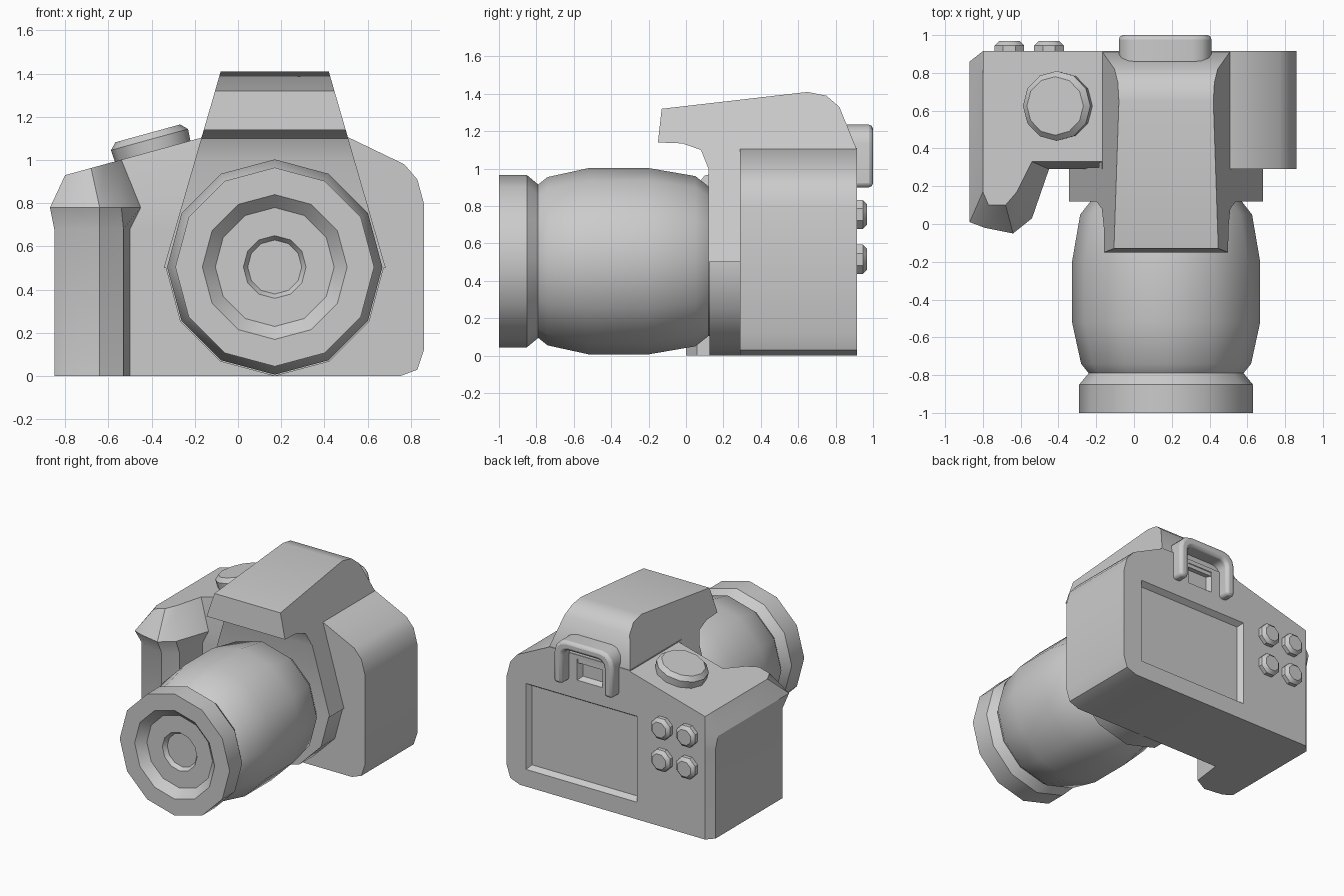
import bpy, bmesh, math
from mathutils import Matrix, Vector

cube = bpy.data.objects.get("Cube")
if cube:
    bpy.data.objects.remove(cube, do_unlink=True)

grey = bpy.data.materials.new("plain_grey")
grey.use_nodes = True
GREY = (0.6, 0.6, 0.6, 1)
grey.diffuse_color = GREY
grey.node_tree.nodes["Principled BSDF"].inputs["Base Color"].default_value = GREY

BACK, FRONT = 0.915, 0.29
AXIS_X, AXIS_Z = 0.17, 0.505


def finish(name, bm, smooth=35):
    bmesh.ops.recalc_face_normals(bm, faces=bm.faces)
    mesh = bpy.data.meshes.new(name)
    bm.to_mesh(mesh)
    bm.free()
    mesh.materials.append(grey)
    obj = bpy.data.objects.new(name, mesh)
    bpy.context.collection.objects.link(obj)
    if smooth:
        bpy.ops.object.select_all(action="DESELECT")
        obj.select_set(True)
        bpy.context.view_layer.objects.active = obj
        bpy.ops.object.shade_smooth_by_angle(angle=math.radians(smooth))
    return obj


def loft(name, rings, smooth=35):
    """Skin a stack of equal-length point rings and cap both ends."""
    bm = bmesh.new()
    loops = [[bm.verts.new(p) for p in ring] for ring in rings]
    n = len(loops[0])
    for a, b in zip(loops, loops[1:]):
        for i in range(n):
            j = (i + 1) % n
            bm.faces.new((a[i], a[j], b[j], b[i]))
    bm.faces.new(loops[0])
    bm.faces.new(loops[-1])
    return finish(name, bm, smooth)


def lathe(name, profile, sides, matrix, smooth=35):
    """Turn (radius, height) pairs round the local z axis."""
    rings = []
    for r, h in profile:
        angles = [2 * math.pi * i / sides for i in range(sides)]
        rings.append([matrix @ Vector((r * math.cos(a), r * math.sin(a), h)) for a in angles])
    return loft(name, rings, smooth)


def prism_y(name, points, y0, y1):
    return loft(name, [[(x, y, z) for x, z in points] for y in (y0, y1)])


def recess(name, x0, x1, z0, z1, inset, depth, targets):
    """Cut a sloping rectangular pocket into the back."""
    rings = []
    for y, d in ((BACK + depth, -inset), (BACK - depth, inset)):
        rings.append([(x0 + d, y, z0 + d), (x1 - d, y, z0 + d),
                      (x1 - d, y, z1 - d), (x0 + d, y, z1 - d)])
    cutter = loft(name, rings, 0)
    cutter.hide_render = True
    cutter.hide_set(True)
    for target in targets:
        mod = target.modifiers.new(name, "BOOLEAN")
        mod.operation = "DIFFERENCE"
        mod.solver = "EXACT"
        mod.object = cutter
        bpy.context.view_layer.objects.active = target
        bpy.ops.object.modifier_apply(modifier=mod.name)
    bpy.data.objects.remove(cutter, do_unlink=True)


# Main body
SEAM = -0.17
body = prism_y("body", [
    (SEAM, 0), (0.75, 0), (0.83, 0.03), (0.86, 0.12), (0.86, 0.8),
    (0.83, 0.91), (0.77, 0.98), (0.5, 1.11), (SEAM, 1.11)], FRONT, BACK)

# Hand grip with a flared shoulder and sloping top deck
def deck(x):
    return 0.93 + 0.275 * (x + 0.8)


lower = [(SEAM, BACK), (-0.8, BACK), (-0.85, 0.86), (-0.85, 0.06), (-0.79, 0.02),
         (-0.64, 0), (-0.53, 0.06), (-0.5, FRONT), (SEAM, FRONT)]
flare = [(SEAM, BACK), (-0.8, BACK), (-0.87, 0.86), (-0.87, 0.01), (-0.79, -0.02),
         (-0.64, -0.05), (-0.54, 0.03), (-0.45, FRONT), (SEAM, FRONT)]
top = [(SEAM, BACK), (-0.8, BACK), (-0.8, 0.79), (-0.8, 0.17), (-0.77, 0.1),
       (-0.68, 0.1), (-0.62, 0.17), (-0.54, 0.33), (SEAM, 0.33)]
grip = loft("hand_grip", [
    [(x, y, 0) for x, y in lower],
    [(x, y, 0.68) for x, y in lower],
    [(x, y, 0.78) for x, y in flare],
    [(x, y, deck(x)) for x, y in top]])

# Screen and viewfinder pockets
recess("screen_pocket", -0.23, 0.7, 0.13, 0.78, 0.025, 0.04, (body, grip))
recess("viewfinder_pocket", 0.06, 0.27, 0.92, 1.08, 0.02, 0.04, (body,))

# Prism hump running down to the lens mount, tapered upward
side = [(0.12, 0.5), (0.12, 1.0), (0.08, 1.1), (-0.02, 1.135), (-0.15, 1.14),
        (-0.13, 1.32), (0.65, 1.41), (0.75, 1.39), (0.82, 1.33), (0.91, 1.11),
        (0.91, 1.05), (0.3, 1.05), (0.3, 0.5)]
loft("prism_hump", [
    [(AXIS_X + s * (0.25 + (1.41 - z) * 0.29), y, z) for y, z in side] for s in (-1, 1)])

# Lens mount and lens, turned round the lens axis
lens_axis = Matrix.Translation((AXIS_X, 0, AXIS_Z)) @ Matrix.Rotation(math.pi / 2, 4, "X")
lathe("lens_mount", [(0.505, -0.3), (0.505, -0.125)], 12, lens_axis)
lathe("lens", [
    (0.40, -0.15), (0.40, -0.12), (0.455, -0.05), (0.498, 0.2), (0.498, 0.52),
    (0.45, 0.74), (0.41, 0.79), (0.46, 0.85), (0.46, 1.0), (0.335, 1.0),
    (0.275, 0.94), (0.145, 0.94), (0.125, 0.91)], 12, lens_axis)

# Mode dial lying on the sloping deck
dial_x = -0.395
dial_place = (Matrix.Translation((dial_x, 0.625, deck(dial_x)))
              @ Matrix.Rotation(-math.atan(0.275), 4, "Y"))
lathe("mode_dial", [(0.18, -0.02), (0.185, 0.055), (0.155, 0.085)], 12, dial_place)

# Four back buttons
for x in (-0.66, -0.45):
    for z in (0.515, 0.755):
        place = (Matrix.Translation((x, BACK, z)) @ Matrix.Rotation(-math.pi / 2, 4, "X")
                 @ Matrix.Rotation(math.pi / 8, 4, "Z"))
        lathe("back_button", [(0.085, -0.01), (0.085, 0.03), (0.06, 0.053)], 8, place)

# Eyepiece hood: an arch with rounded shoulders
def arch(half, z_top, r):
    right = [(half, 0.9)] + [
        (half - r + r * math.cos(a), z_top - r + r * math.sin(a))
        for a in (math.pi / 6 * k for k in range(4))]
    return right + [(-x, z) for x, z in reversed(right)]


outline = arch(0.245, 1.235, 0.1) + arch(0.175, 1.165, 0.05)[::-1]
hood = prism_y("eyepiece_hood", [(AXIS_X - 0.005 + x, z) for x, z in outline], 0.84, 1.0)
bevel = hood.modifiers.new("rounding", "BEVEL")
bevel.width = 0.022
bevel.segments = 2
bevel.limit_method = "ANGLE"
bevel.angle_limit = math.radians(60)
